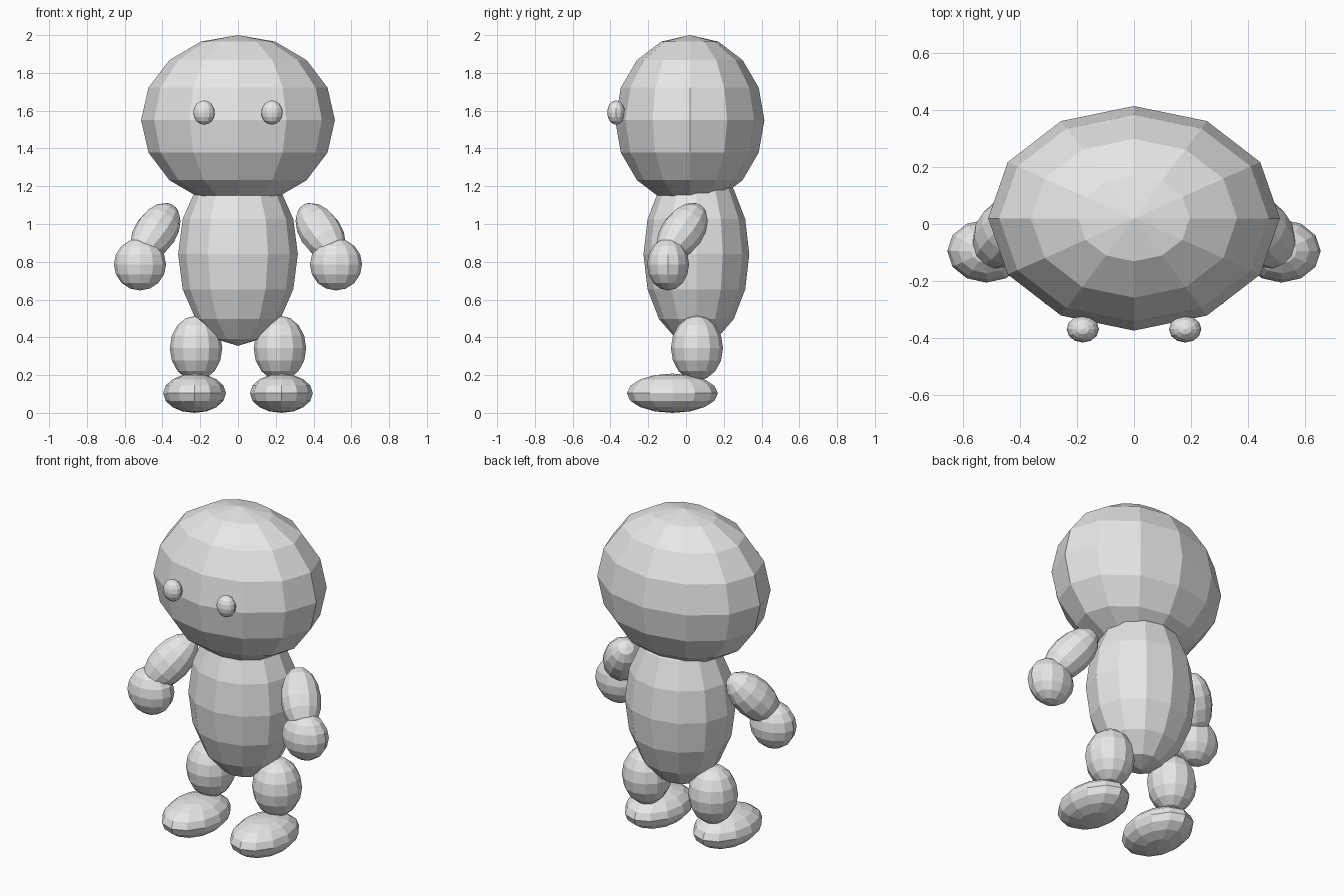
import bpy
from mathutils import Vector

if "Cube" in bpy.data.objects:
    bpy.data.objects.remove(bpy.data.objects["Cube"])

grey = bpy.data.materials.new("plain grey")
grey.diffuse_color = (0.8, 0.8, 0.8, 1)
grey.use_nodes = True
grey.node_tree.nodes["Principled BSDF"].inputs["Base Color"].default_value = grey.diffuse_color


def ball(name, centre, radii, axis=(0, 0, 1)):
    """Faceted ellipsoid whose poles lie along the given axis."""
    bpy.ops.mesh.primitive_uv_sphere_add(segments=12, ring_count=8, radius=1)
    ob = bpy.context.object
    ob.name = name
    ob.scale = radii
    ob.rotation_euler = Vector((0, 0, 1)).rotation_difference(Vector(axis)).to_euler()
    ob.location = centre
    ob.data.materials.append(grey)
    return ob


# Head and torso
ball("head", (0, 0.02, 1.55), (0.513, 0.395, 0.45))
ball("torso", (0, 0.055, 0.84), (0.317, 0.28, 0.485))

# Paired parts
for side, s in (("left", 1), ("right", -1)):
    ball(side + "_eye", (s * 0.18, -0.37, 1.59), (0.057, 0.047, 0.064))
    # arm leans outward and forward as it goes down
    ball(side + "_arm", (s * 0.437, -0.02, 0.957), (0.112, 0.112, 0.188),
         (-s * 0.477, 0.512, 0.715))
    ball(side + "_hand", (s * 0.519, -0.095, 0.786), (0.138, 0.111, 0.138))
    ball(side + "_leg", (s * 0.222, 0.058, 0.343), (0.139, 0.138, 0.172))
    ball(side + "_foot", (s * 0.23, -0.072, 0.104), (0.166, 0.241, 0.104))
